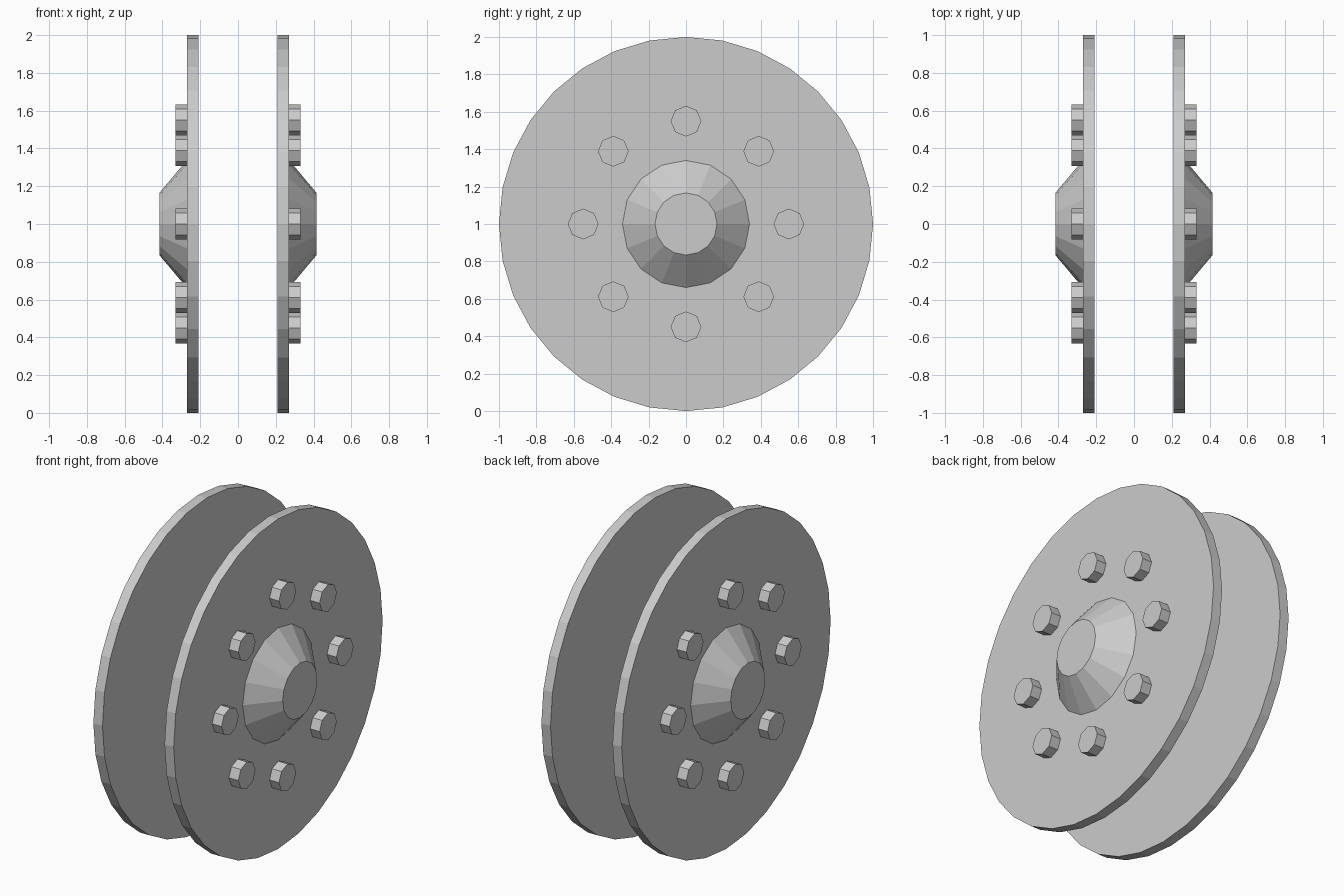
import bpy, bmesh, math
from mathutils import Matrix

if "Cube" in bpy.data.objects:
    bpy.data.objects.remove(bpy.data.objects["Cube"])

grey = bpy.data.materials.new("light grey")
grey.diffuse_color = (0.6, 0.6, 0.6, 1)
grey.use_nodes = True
grey.node_tree.nodes["Principled BSDF"].inputs["Base Color"].default_value = grey.diffuse_color


def add_cone(bm, side, x0, x1, r0, r1, sides, y=0.0, z=1.0):
    """Capped frustum along x, running outward from |x0| to |x1|."""
    mat = (Matrix.Translation((side * (x0 + x1) / 2, y, z))
           @ Matrix.Rotation(side * math.pi / 2, 4, 'Y'))
    bmesh.ops.create_cone(bm, cap_ends=True, cap_tris=False, segments=sides,
                          radius1=r0, radius2=r1, depth=x1 - x0, matrix=mat)


def finish(bm, name):
    mesh = bpy.data.meshes.new(name)
    bmesh.ops.recalc_face_normals(bm, faces=bm.faces)
    bm.to_mesh(mesh)
    bm.free()
    mesh.materials.append(grey)
    bpy.context.collection.objects.link(bpy.data.objects.new(name, mesh))


for side, label in ((-1, "left"), (1, "right")):
    # Wheel disc
    bm = bmesh.new()
    add_cone(bm, side, 0.208, 0.269, 1.0, 1.0, 32)
    finish(bm, label + "_disc")

    # Tapered hub cap
    bm = bmesh.new()
    add_cone(bm, side, 0.269, 0.415, 0.34, 0.166, 16)
    finish(bm, label + "_hub")

    # Ring of eight bolts
    bm = bmesh.new()
    for i in range(8):
        a = i * math.pi / 4
        add_cone(bm, side, 0.269, 0.332, 0.082, 0.082, 8,
                 0.55 * math.cos(a), 1 + 0.55 * math.sin(a))
    finish(bm, label + "_bolts")
